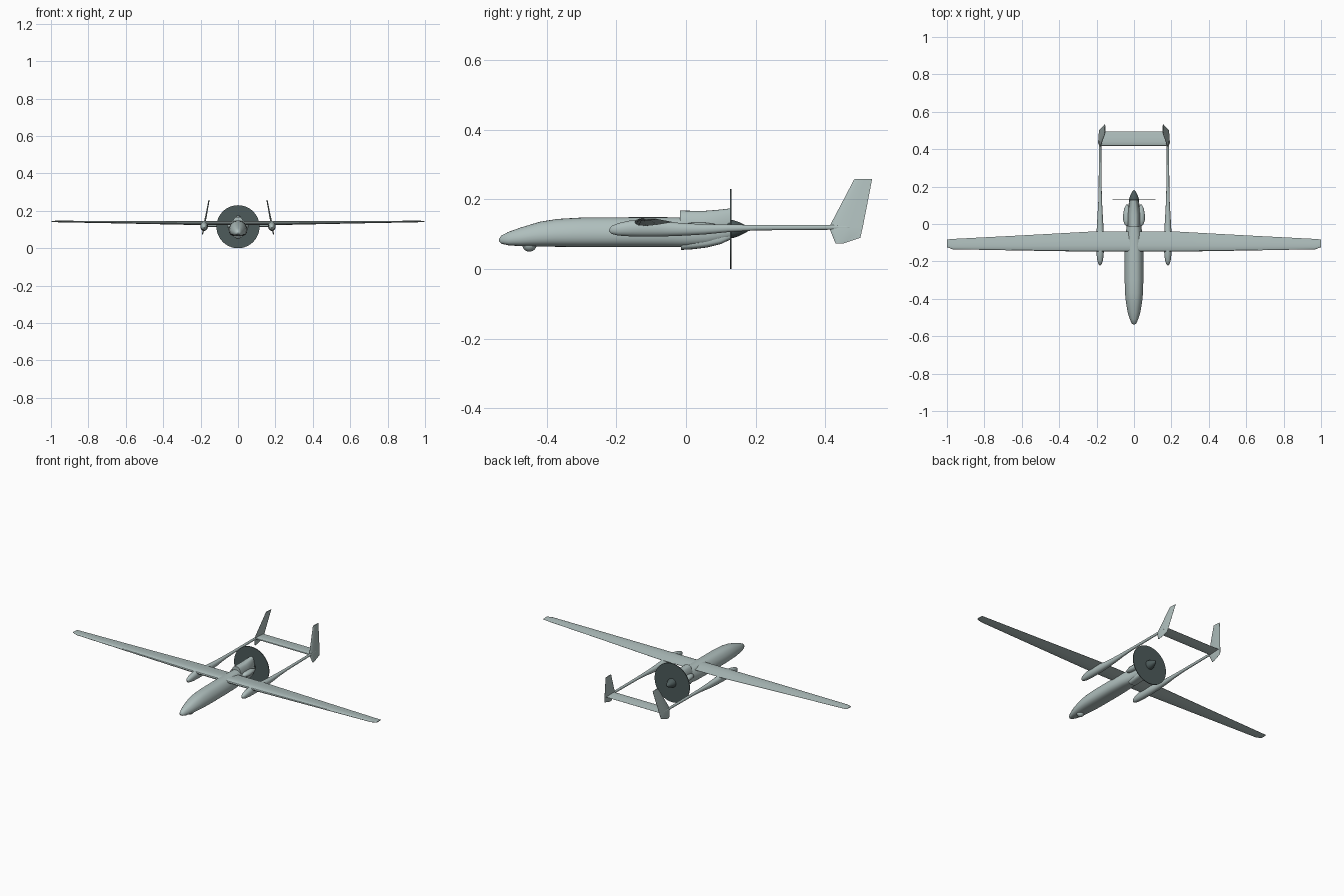
import bpy, bmesh, math
from mathutils import Vector

if "Cube" in bpy.data.objects:
    bpy.data.objects.remove(bpy.data.objects["Cube"])


def material(name, rgb):
    m = bpy.data.materials.new(name)
    m.diffuse_color = (*rgb, 1)
    m.use_nodes = True
    m.node_tree.nodes["Principled BSDF"].inputs["Base Color"].default_value = m.diffuse_color
    return m


GREY = material("pale blue grey", (0.43, 0.52, 0.51))
DARK = material("dark slate", (0.075, 0.105, 0.105))


def finish(name, bm, mat, angle=35):
    bmesh.ops.recalc_face_normals(bm, faces=bm.faces)
    me = bpy.data.meshes.new(name)
    bm.to_mesh(me)
    bm.free()
    ob = bpy.data.objects.new(name, me)
    bpy.context.collection.objects.link(ob)
    me.materials.append(mat)
    bpy.ops.object.select_all(action='DESELECT')
    ob.select_set(True)
    bpy.context.view_layer.objects.active = ob
    bpy.ops.object.shade_smooth_by_angle(angle=math.radians(angle))
    return ob


def loft(name, rings, mat, angle=35):
    """Skin a list of equal-length point rings and cap both ends."""
    bm = bmesh.new()
    vs = [[bm.verts.new(p) for p in r] for r in rings]
    n = len(vs[0])
    for a, b in zip(vs, vs[1:]):
        for i in range(n):
            bm.faces.new((a[i], a[(i + 1) % n], b[(i + 1) % n], b[i]))
    bm.faces.new(vs[0])
    bm.faces.new(vs[-1])
    return finish(name, bm, mat, angle)


def body(name, stations, mat, x0=0, power=0.8, taper=0.0, n=28, angle=35):
    """Loft along y; each station is (y, bottom z, top z, half width)."""
    rings = []
    for y, zb, zt, w in stations:
        ring = []
        for i in range(n):
            t = 2 * math.pi * i / n
            c, s = math.cos(t), math.sin(t)
            c = math.copysign(abs(c) ** power, c)
            s = math.copysign(abs(s) ** power, s)
            ring.append((x0 + w * c * (1 - taper * max(s, 0)), y,
                         (zb + zt) / 2 + s * (zt - zb) / 2))
        rings.append(ring)
    return loft(name, rings, mat, angle)


# chord fraction and half-thickness fraction of the aerofoil
FOIL = [(0, 0), (.03, .5), (.12, .85), (.3, 1), (.6, .72), (1, .06),
        (1, -.06), (.6, -.72), (.3, -1), (.12, -.85), (.03, -.5)]

# fuselage
body("fuselage", [
    (-.537, .080, .087, .004), (-.531, .073, .096, .013), (-.510, .068, .107, .022),
    (-.476, .066, .119, .033), (-.42, .065, .136, .043), (-.37, .064, .144, .048),
    (-.30, .063, .148, .050), (-.15, .063, .149, .050), (-.06, .063, .149, .046),
    (0, .063, .148, .037), (.06, .069, .146, .034), (.128, .087, .142, .026)],
    GREY, power=.68, taper=.3)

# engine cowling: upper intake, lower scoop, cylinder cheeks
body("upper_cowling", [
    (-.017, .10, .168, .031), (.05, .10, .167, .032), (.09, .10, .170, .028),
    (.126, .10, .174, .020)], GREY, power=.55, taper=.35)
body("lower_scoop", [
    (-.015, .055, .10, .026), (.02, .057, .10, .028), (.06, .062, .10, .028),
    (.10, .072, .10, .026), (.126, .084, .11, .022)], GREY, power=.6)
for s, side in ((-1, "left"), (1, "right")):
    body(side + "_engine_cheek", [
        (-.012, .117, .121, .003), (-.002, .109, .130, .013), (.02, .104, .134, .020),
        (.05, .104, .134, .020), (.08, .108, .130, .015), (.105, .117, .121, .004)],
        GREY, x0=s * .038, power=1, n=16)

# camera turret under the nose
bm = bmesh.new()
bmesh.ops.create_uvsphere(bm, u_segments=24, v_segments=12, radius=.021)
for v in bm.verts:
    v.co = v.co + Vector((0, -.45, .071))
finish("camera_turret", bm, GREY)

# wing: (x, leading y, trailing y, bottom z, top z)
half = [(.22, -.148, -.040, .124, .146), (.6, -.142, -.061, .132, .1465),
        (.97, -.135, -.080, .139, .147), (1.0, -.124, -.083, .142, .1465)]
secs = [(-a[0],) + a[1:] for a in reversed(half)] + [(0, -.148, -.040, .123, .146)] + half
loft("wing", [[(x, a + f * (b - a), (lo + hi) / 2 + h * (hi - lo) / 2) for f, h in FOIL]
              for x, a, b, lo, hi in secs], GREY)

for s, side in ((-1, "left"), (1, "right")):
    # tail boom with its forward pod
    body(side + "_tail_boom", [
        (-.221, .108, .113, .002), (-.214, .101, .124, .009), (-.195, .096, .132, .015),
        (-.165, .094, .139, .019), (-.13, .093, .143, .020), (-.08, .093, .141, .020),
        (-.02, .095, .133, .018), (.05, .099, .129, .014), (.12, .106, .128, .010),
        (.20, .111, .127, .008), (.42, .113, .127, .006), (.47, .116, .124, .004)],
        GREY, x0=s * .181, power=.9, n=18)
    # canted fin: (z, leading y, trailing y, half thickness)
    fin = [(.073, .430, .450, .002), (.090, .423, .501, .004),
           (.120, .411, .508, .005), (.259, .484, .535, .003)]
    loft(side + "_fin", [[(s * (.181 - (z - .12) * .19) + h * t, a + f * (b - a), z)
                          for f, h in FOIL] for z, a, b, t in fin], GREY)

# tailplane between the booms
loft("tailplane", [[(x, .418 + f * .076, .120 + h * .006) for f, h in FOIL]
                   for x in (-.18, .18)], GREY)

# propeller disc and spinner
bm = bmesh.new()
bmesh.ops.create_cone(bm, cap_ends=True, segments=48, radius1=.115, radius2=.115, depth=.004)
for v in bm.verts:
    x, y, z = v.co
    v.co = (x, .129 + z, .115 + y)
finish("propeller_disc", bm, DARK)
body("spinner", [(y, .115 - r, .115 + r, r) for y, r in
                 ((.118, .027), (.135, .026), (.150, .021), (.165, .014),
                  (.177, .007), (.182, .002))], DARK, power=1, n=24)
